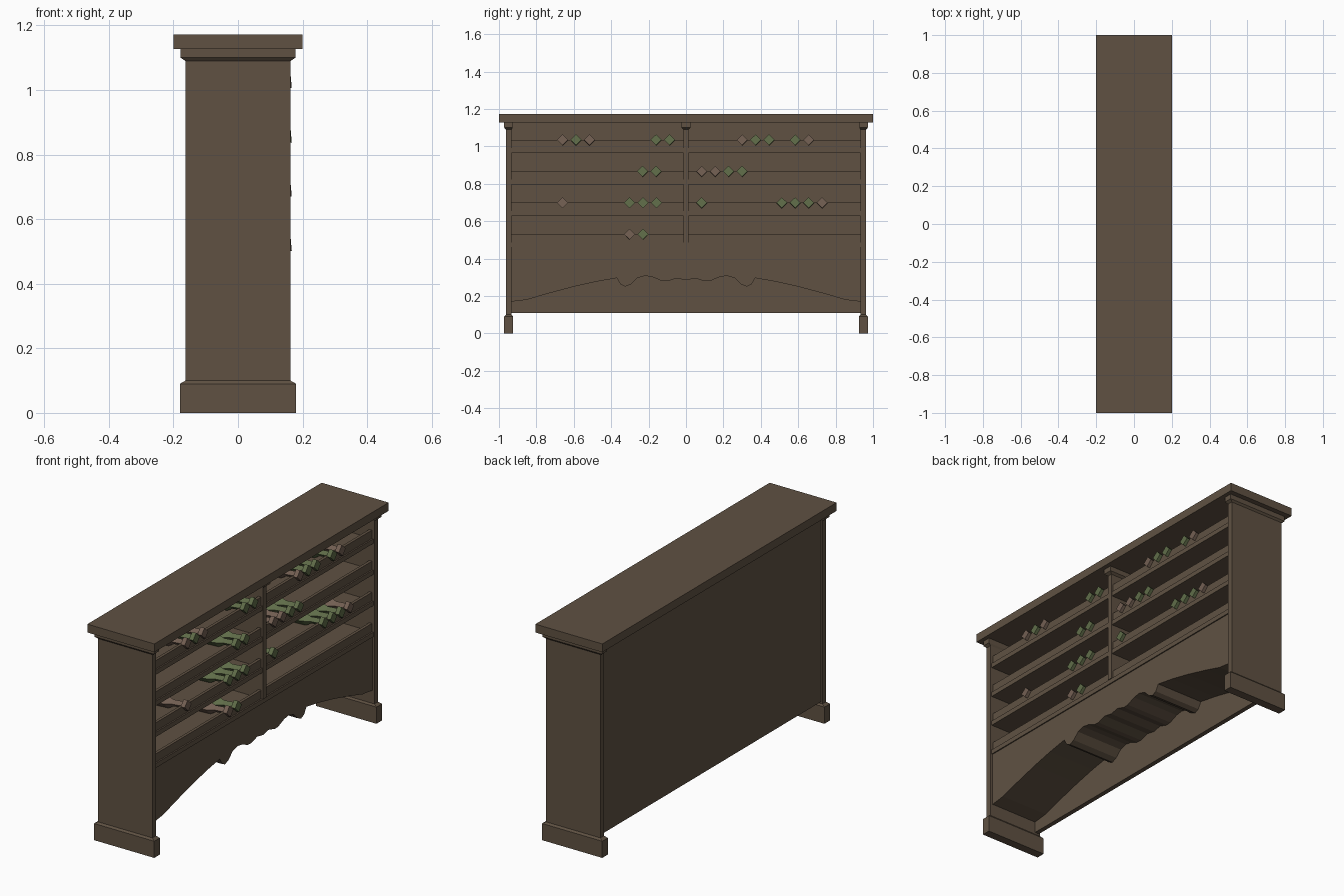
import bpy, bmesh, math
from mathutils import Matrix

if "Cube" in bpy.data.objects:
    bpy.data.objects.remove(bpy.data.objects["Cube"])


def material(name, rgb):
    m = bpy.data.materials.new(name)
    m.diffuse_color = (*rgb, 1)
    m.use_nodes = True
    m.node_tree.nodes["Principled BSDF"].inputs["Base Color"].default_value = m.diffuse_color
    return m


WOOD = material("dark_wood", (0.115, 0.083, 0.055))
GREEN = material("green_glass", (0.115, 0.15, 0.065))
BROWN = material("brown_glass", (0.17, 0.115, 0.085))


def finish(name, bm, mat):
    bmesh.ops.recalc_face_normals(bm, faces=bm.faces)
    me = bpy.data.meshes.new(name)
    bm.to_mesh(me)
    bm.free()
    me.materials.append(mat)
    ob = bpy.data.objects.new(name, me)
    bpy.context.collection.objects.link(ob)
    return ob


def loft(name, rings, mat, matrix=None):
    """Skin a list of equal-length point rings and cap both ends."""
    bm = bmesh.new()
    vs = [[bm.verts.new(p) for p in r] for r in rings]
    n = len(vs[0])
    for a, b in zip(vs, vs[1:]):
        for i in range(n):
            j = (i + 1) % n
            bm.faces.new((a[i], a[j], b[j], b[i]))
    bm.faces.new(vs[0])
    bm.faces.new(vs[-1])
    if matrix:
        bm.transform(matrix)
    return finish(name, bm, mat)


def rect(x0, x1, y0, y1, z):
    return [(x0, y0, z), (x1, y0, z), (x1, y1, z), (x0, y1, z)]


def box(name, x0, x1, y0, y1, z0, z1):
    return loft(name, [rect(x0, x1, y0, y1, z) for z in (z0, z1)], WOOD)


# counter top and back panel
box("counter_top", -0.20, 0.20, -1, 1, 1.127, 1.172)
box("back_panel", -0.155, -0.13, -0.932, 0.932, 0.11, 1.127)

# end panels with plinth and capital: (z, half depth, inner y, outer y)
steps = [(0, .18, .925, .972), (.09, .18, .925, .972), (.1, .163, .932, .963),
         (1.09, .163, .932, .963), (1.1, .178, .927, .972), (1.127, .178, .927, .972)]
for side, label in ((-1, "left"), (1, "right")):
    loft(label + "_end_panel",
         [rect(-h, h, side * a, side * b, z) for z, h, a, b in steps], WOOD)

# centre divider with small capital
steps = [(.485, .16, .013), (1.09, .16, .013), (1.1, .176, .025), (1.127, .176, .025)]
loft("centre_divider", [rect(-.14, h, -w, w, z) for z, h, w in steps], WOOD)

# shelves with retaining lips
PITCH = 0.168
for row in range(4):
    z = 0.965 - row * PITCH
    box("shelf", -0.14, 0.156, -0.932, 0.932, z, z + 0.025)
    box("shelf_lip", 0.132, 0.148, -0.932, 0.932, z + 0.025, z + 0.07)

# scalloped apron, solid back to the back panel
half = [(.932, .17), (.85, .18), (.75, .21), (.6, .25), (.48, .277), (.37, .296),
        (.35, .262), (.325, .25), (.295, .263), (.26, .296), (.22, .308), (.18, .302),
        (.13, .281), (.10, .279), (.05, .295)]
outline = half + [(0, .285)] + [(-y, z) for y, z in reversed(half)]
outline += [(-.932, .462), (.932, .462)]
loft("scalloped_apron", [[(x, y, z) for y, z in outline] for x in (-.14, .15)], WOOD)

# four-sided bottles, necks tipped up over the lip: (distance behind mouth, radius)
profile = [(-.29, .034), (-.12, .034), (-.085, .018), (-.03, .018), (-.025, .029), (0, .029)]
rings = [[(x, r * math.cos(a * math.pi / 2), r * math.sin(a * math.pi / 2)) for a in range(4)]
         for x, r in profile]
rows = [[(-.66, 1), (-.588, 0), (-.516, 1), (-.16, 0), (-.088, 0),
         (.3, 1), (.372, 0), (.444, 0), (.584, 0), (.656, 1)],
        [(-.232, 0), (-.16, 0), (.084, 1), (.156, 1), (.228, 0), (.3, 0)],
        [(-.66, 1), (-.302, 0), (-.23, 0), (-.158, 0), (.084, 0),
         (.512, 0), (.584, 0), (.656, 0), (.728, 1)],
        [(-.302, 1), (-.23, 0)]]
for row, bottles in enumerate(rows):
    for y, brown in bottles:
        place = Matrix.Translation((.164, y, 1.035 - row * PITCH)) @ Matrix.Rotation(math.radians(-5), 4, 'Y')
        loft("bottle", rings, BROWN if brown else GREEN, place)
